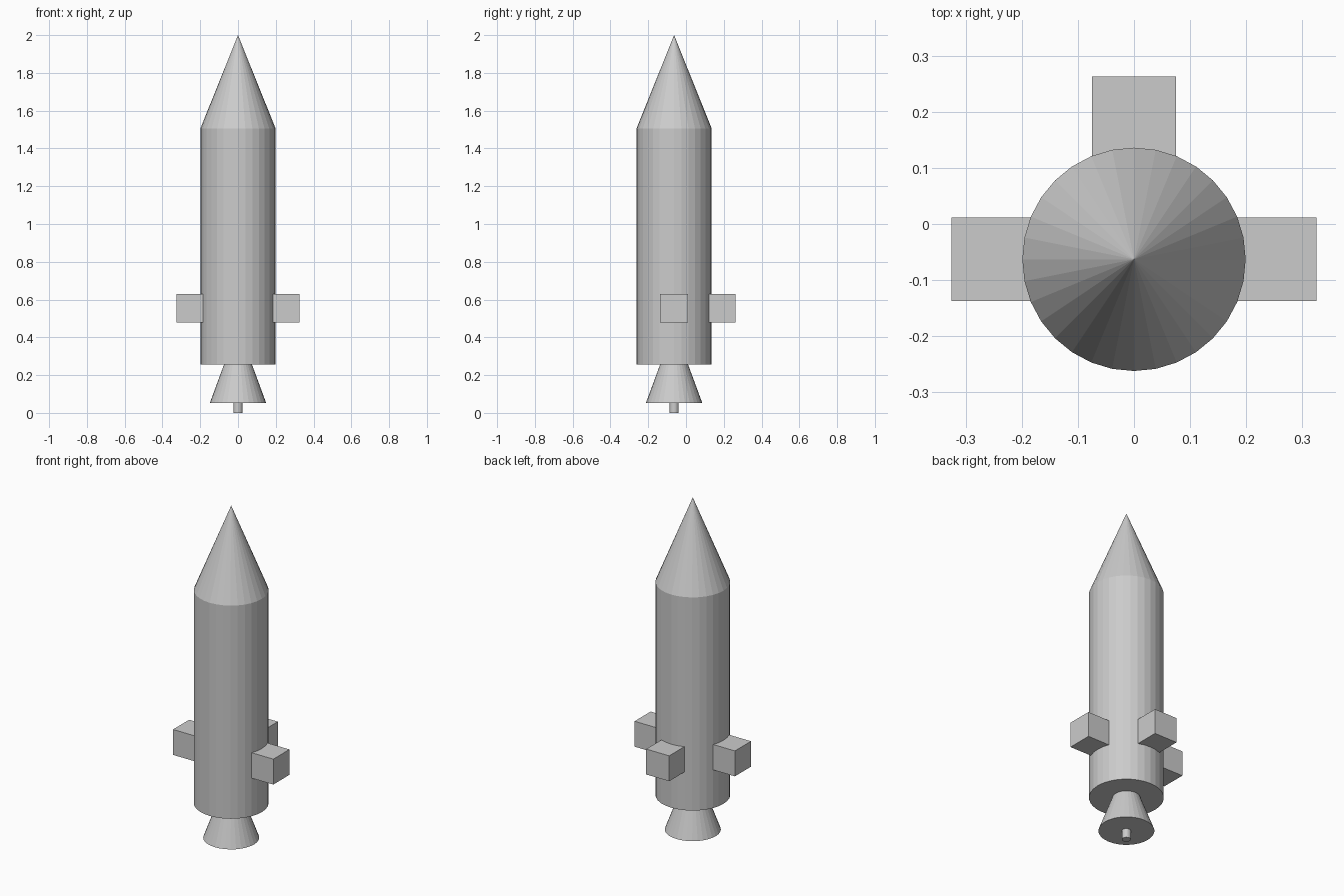
import bpy

if "Cube" in bpy.data.objects:
    bpy.data.objects.remove(bpy.data.objects["Cube"])

CY = -0.063   # rocket axis, offset because only the back carries a third block
BOX = 0.149   # edge length of the side blocks


def lathe(name, r_bottom, r_top, z0, z1):
    """Flat-faced 32-sided cone, frustum or cylinder on the rocket axis."""
    bpy.ops.mesh.primitive_cone_add(
        vertices=32, radius1=r_bottom, radius2=r_top, depth=z1 - z0,
        location=(0, CY, (z0 + z1) / 2))
    bpy.context.object.name = name


def block(name, x, y):
    bpy.ops.mesh.primitive_cube_add(size=BOX, location=(x, y, 0.554))
    bpy.context.object.name = name


# Fuselage, nose and engine
lathe("body", 0.199, 0.199, 0.256, 1.506)
lathe("nose_cone", 0.199, 0.0, 1.506, 2.0)
lathe("engine_nozzle", 0.149, 0.074, 0.053, 0.256)
lathe("igniter_pin", 0.024, 0.024, 0.0, 0.06)

# Blocks on left, right and back
block("left_block", -0.251, CY)
block("right_block", 0.251, CY)
block("back_block", 0, CY + 0.251)
